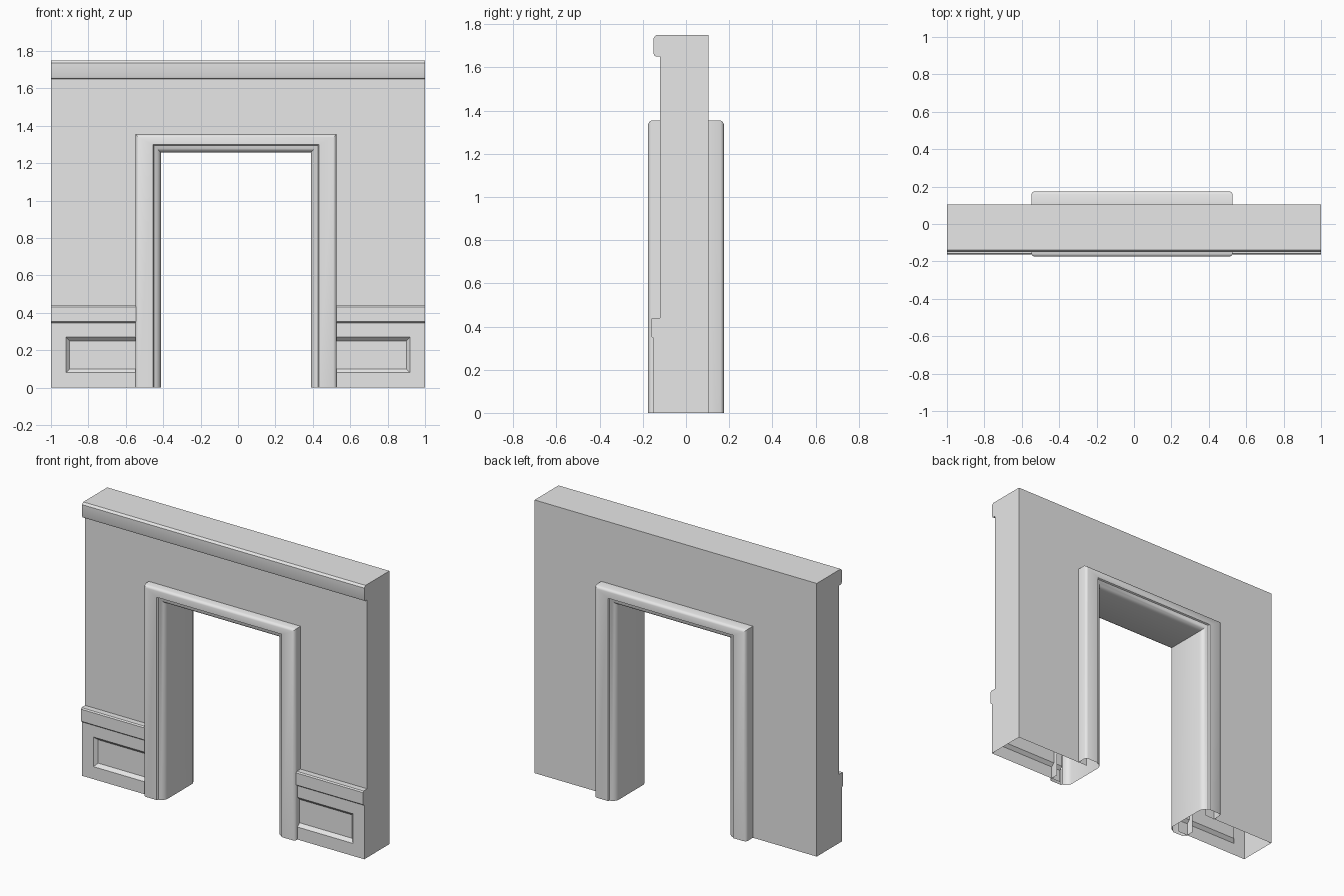
import bpy, bmesh, math

cube = bpy.data.objects.get("Cube")
if cube:
    bpy.data.objects.remove(cube, do_unlink=True)

stone = bpy.data.materials.new("plain_grey")
stone.use_nodes = True
GREY = (0.8, 0.8, 0.8, 1)
stone.diffuse_color = GREY
stone.node_tree.nodes["Principled BSDF"].inputs["Base Color"].default_value = GREY


def sweep(name, sections, cap_first=False, angle=30):
    """Skin a row of matching open cross-sections; the foot stays open."""
    bm = bmesh.new()
    rows = [[bm.verts.new(p) for p in s] for s in sections]
    for a, b in zip(rows, rows[1:]):
        for i in range(len(a) - 1):
            bm.faces.new((a[i], a[i + 1], b[i + 1], b[i]))
    if cap_first:
        bm.faces.new(rows[0])
    bmesh.ops.remove_doubles(bm, verts=bm.verts, dist=0.0005)
    bmesh.ops.recalc_face_normals(bm, faces=bm.faces)
    mesh = bpy.data.meshes.new(name)
    bm.to_mesh(mesh)
    bm.free()
    mesh.materials.append(stone)
    obj = bpy.data.objects.new(name, mesh)
    bpy.context.collection.objects.link(obj)
    bpy.ops.object.select_all(action="DESELECT")
    obj.select_set(True)
    bpy.context.view_layer.objects.active = obj
    bpy.ops.object.shade_smooth_by_angle(angle=math.radians(angle))
    return obj


BACK, FACE, DADO = 0.105, -0.12, -0.15

# Upper wall outline (y, z): cornice, top and back
cornice = [(FACE, 1.65), (-0.138, 1.65), (-0.146, 1.654), (DADO, 1.665),
           (DADO, 1.737), (-0.138, 1.75), (BACK, 1.75)]
# Chair rail outline above the panelled dado
rail = [(DADO, 0.345), (-0.163, 0.355), (-0.163, 0.432), (-0.157, 0.44), (FACE, 0.44)]


def pier_section(x, low, high, depth):
    """Wall cross-section at x; low, high and depth set the panel floor."""
    dado = [(DADO, 0), (DADO, 0.08), (DADO + depth, low),
            (DADO + depth, high), (DADO, 0.27)]
    return [(x, y, z) for y, z in dado + rail + cornice + [(BACK, 0)]]


# Wall piers with a sunk panel running in behind the door trim
for name, side, inner in (("right_wall_pier", -1, 0.48), ("left_wall_pier", 1, 0.46)):
    sweep(name, [
        pier_section(side, 0.08, 0.27, 0),
        pier_section(side * 0.92, 0.08, 0.27, 0),
        pier_section(side * 0.90, 0.10, 0.25, 0.02),
        pier_section(side * inner, 0.10, 0.25, 0.02),
    ], cap_first=True)

# Wall above the doorway
lintel = [(FACE, 1.31)] + cornice + [(BACK, 1.31)]
sweep("wall_lintel", [[(x, y, z) for y, z in lintel] for x in (-0.48, 0.46)])

# Door trim: offsets from the inner opening edge and from the outer edge
inner_edge = [(0.042, 0.175), (0.037, 0.166), (0.022, 0.16), (0.01, 0.15),
              (0.003, 0.138), (0, 0.125)]
outer_edge = [(0, 0.10), (0, 0.16), (0.005, 0.169), (0.017, 0.175)]
half = [("out", o, d) for o, d in outer_edge] + [("in", o, d) for o, d in inner_edge]
profile = [(k, o, -d) for k, o, d in half] + [(k, o, d) for k, o, d in reversed(half)]

OPENING = {"left": 0.39, "right": -0.412, "top": 1.257}
OUTSIDE = {"left": 0.527, "right": -0.548, "top": 1.355}


def trim_section(side, at_foot):
    """Trim cross-section at the foot or mitred top corner of one jamb."""
    sign = 1 if side == "left" else -1
    points = []
    for kind, off, y in profile:
        frame, grow = (OPENING, off) if kind == "in" else (OUTSIDE, -off)
        z = 0 if at_foot else frame["top"] + grow
        points.append((frame[side] + sign * grow, y, z))
    return points


sweep("door_trim", [trim_section("right", True), trim_section("right", False),
                    trim_section("left", False), trim_section("left", True)], angle=35)
